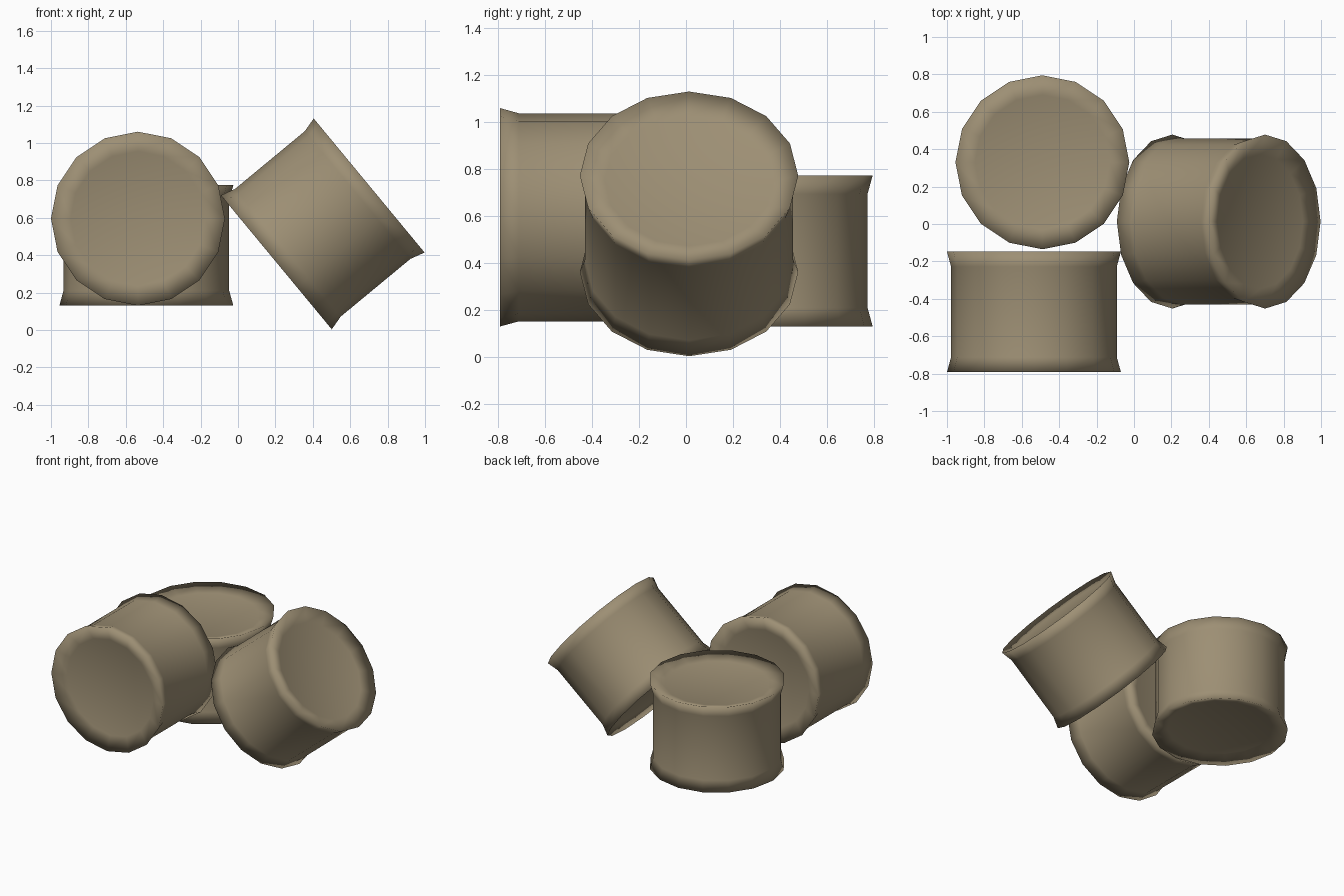
import bpy, bmesh, math

if "Cube" in bpy.data.objects:
    bpy.data.objects.remove(bpy.data.objects["Cube"])

SIDES = 16
HALF = 0.322      # half length of a drum
RIM_R = 0.465     # flared rim radius
BODY_R = 0.443    # body radius
FLARE = 0.08      # length of each flared rim
DISH_R = 0.36     # flat middle of each end
DISH_D = 0.035    # depth of each dished end

mat = bpy.data.materials.new("dull tan")
mat.diffuse_color = (0.337, 0.275, 0.175, 1.0)
mat.use_nodes = True
mat.node_tree.nodes["Principled BSDF"].inputs["Base Color"].default_value = mat.diffuse_color


def ring(bm, r, z):
    return [bm.verts.new((r * math.cos(2 * math.pi * i / SIDES),
                          r * math.sin(2 * math.pi * i / SIDES), z))
            for i in range(SIDES)]


def drum(name, loc, rot):
    bm = bmesh.new()
    # profile from bottom dish, over the flared rims, to the top dish
    h = HALF - FLARE
    profile = [(DISH_R, -HALF + DISH_D), (RIM_R, -HALF), (BODY_R, -h),
               (BODY_R, h), (RIM_R, HALF), (DISH_R, HALF - DISH_D)]
    rings = [ring(bm, r, z) for r, z in profile]
    for a, b in zip(rings, rings[1:]):
        for i in range(SIDES):
            j = (i + 1) % SIDES
            bm.faces.new((a[i], a[j], b[j], b[i]))
    # flat middles of the ends
    bm.faces.new(rings[0][::-1])
    bm.faces.new(rings[-1])
    for f in bm.faces:
        f.smooth = True
    me = bpy.data.meshes.new(name)
    bm.to_mesh(me)
    bm.free()
    me.materials.append(mat)
    ob = bpy.data.objects.new(name, me)
    ob.location = loc
    ob.rotation_euler = rot
    bpy.context.collection.objects.link(ob)
    return ob


# one standing, one lying on its side, one tilted
drum("standing_drum", (-0.49, 0.33, 0.452), (0, 0, 0))
drum("lying_drum", (-0.535, -0.47, 0.595), (math.radians(90), 0, 0))
drum("tilted_drum", (0.453, 0.013, 0.567), (0, math.radians(50.4), 0))
